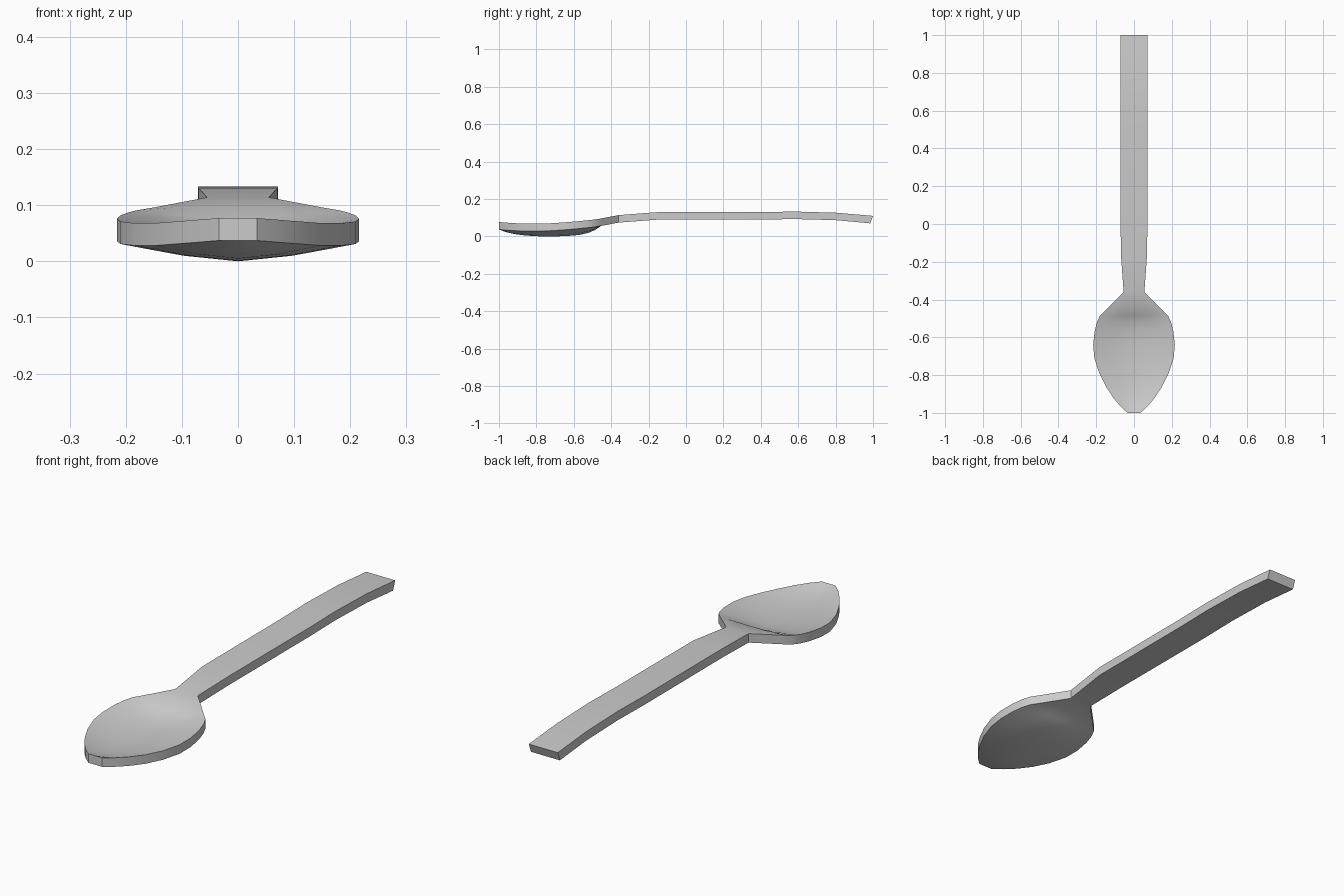
import bpy, bmesh, math

if "Cube" in bpy.data.objects:
    bpy.data.objects.remove(bpy.data.objects["Cube"])

# Stations along the spoon: y, half width, rim height, dish depth at the centre
stations = [
    (-1.00, 0.034, 0.077, 0.000),
    (-0.965, 0.072, 0.074, 0.010),
    (-0.92, 0.110, 0.071, 0.018),
    (-0.86, 0.149, 0.068, 0.023),
    (-0.79, 0.184, 0.068, 0.027),
    (-0.71, 0.210, 0.071, 0.031),
    (-0.64, 0.216, 0.076, 0.034),
    (-0.57, 0.209, 0.082, 0.034),
    (-0.52, 0.196, 0.087, 0.027),
    (-0.485, 0.180, 0.091, 0.016),
    (-0.455, 0.150, 0.096, 0.000),
    (-0.36, 0.055, 0.114, 0.000),
    (-0.15, 0.070, 0.130, 0.000),
    (0.40, 0.071, 0.130, 0.000),
    (0.58, 0.071, 0.133, 0.000),
    (0.80, 0.071, 0.127, 0.000),
    (1.00, 0.071, 0.110, 0.000),
]
# Position across the half width and share of the dish depth
half = [(1, 0), (0.75, 0.32), (0.46, 0.68), (0, 1)]
across = [(-f, d) for f, d in half] + [(f, d) for f, d in half[-2::-1]]
THICK = 0.04

# Loft bowl and handle as one closed body
bm = bmesh.new()
rings = []
for y, w, z, depth in stations:
    yb = y - 0.015 if y > 0.99 else y      # slanted handle end
    top = [bm.verts.new((f * w, y, z - depth * d)) for f, d in across]
    low = [bm.verts.new((f * w, yb, z - depth * d - THICK)) for f, d in across]
    rings.append(top + low[::-1])
for a, b in zip(rings, rings[1:]):
    n = len(a)
    for i in range(n):
        j = (i + 1) % n
        bm.faces.new((a[i], a[j], b[j], b[i]))
bm.faces.new(rings[0])
bm.faces.new(rings[-1])
bmesh.ops.recalc_face_normals(bm, faces=bm.faces)

# Rest the bowl on the ground
low_z = min(v.co.z for v in bm.verts)
bmesh.ops.translate(bm, verts=bm.verts, vec=(0, 0, -low_z))

mesh = bpy.data.meshes.new("spoon")
bm.to_mesh(mesh)
bm.free()
spoon = bpy.data.objects.new("spoon", mesh)
bpy.context.collection.objects.link(spoon)
bpy.context.view_layer.objects.active = spoon
spoon.select_set(True)
bpy.ops.object.shade_smooth_by_angle(angle=math.radians(30))
